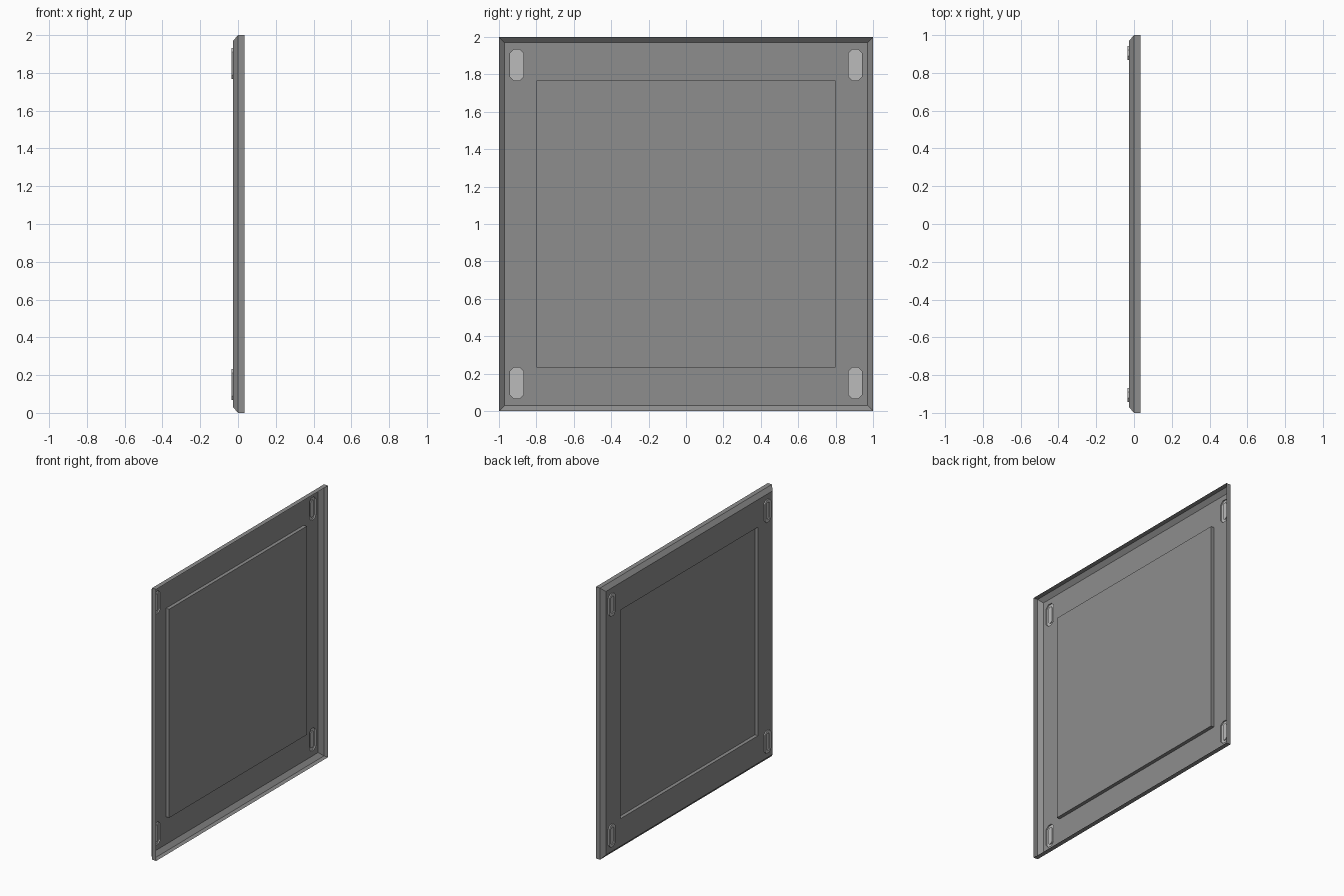
import bpy
import bmesh

if "Cube" in bpy.data.objects:
    bpy.data.objects.remove(bpy.data.objects["Cube"], do_unlink=True)


def material(name, value):
    mat = bpy.data.materials.new(name)
    mat.use_nodes = True
    colour = (value, value, value, 1)
    mat.diffuse_color = colour
    mat.node_tree.nodes["Principled BSDF"].inputs["Base Color"].default_value = colour
    return mat


def rectangle(half_y, half_z):
    return [(-half_y, -half_z), (half_y, -half_z), (half_y, half_z), (-half_y, half_z)]


def octagon(half_y, half_z, cut):
    """Upright slot outline with clipped corners."""
    y, z = half_y - cut, half_z - cut
    return [(-y, -half_z), (y, -half_z), (half_y, -z), (half_y, z),
            (y, half_z), (-y, half_z), (-half_y, z), (-half_y, -z)]


def ring(bm, outline, x, cy=0, cz=1):
    return [bm.verts.new((x, cy + y, cz + z)) for y, z in outline]


def bridge(bm, a, b):
    for i in range(len(a)):
        j = (i + 1) % len(a)
        bm.faces.new((a[i], a[j], b[j], b[i]))


def loop_edges(bm, verts):
    edges = []
    for i, v in enumerate(verts):
        pair = (v, verts[(i + 1) % len(verts)])
        edges.append(bm.edges.get(pair) or bm.edges.new(pair))
    return edges


def finish(bm, name, mat):
    bmesh.ops.recalc_face_normals(bm, faces=bm.faces)
    mesh = bpy.data.meshes.new(name)
    bm.to_mesh(mesh)
    bm.free()
    mesh.materials.append(mat)
    obj = bpy.data.objects.new(name, mesh)
    bpy.context.collection.objects.link(obj)
    return obj


grey = material("panel grey", 0.27)
light = material("light grey", 0.5)

RIM, MIDDLE, FACE, BUMP = 0.034, 0.0, -0.026, -0.035
SLOT = octagon(0.037, 0.083, 0.022)
SLOT_INNER = octagon(0.018, 0.062, 0.01)
CORNERS = [(sy, sz) for sy in (-1, 1) for sz in (-1, 1)]

# Thin tray: straight flange, chamfer, flat border and stepped centre
bm = bmesh.new()
flange = ring(bm, rectangle(1, 1), RIM)
shoulder = ring(bm, rectangle(1, 1), MIDDLE)
border = ring(bm, rectangle(0.97, 0.97), FACE)
step = ring(bm, rectangle(0.8, 0.768), FACE)
centre = ring(bm, rectangle(0.8, 0.768), MIDDLE)
bridge(bm, flange, shoulder)
bridge(bm, shoulder, border)
bridge(bm, step, centre)
bm.faces.new(centre)

# Border is filled around the centre step and the four slots
edges = loop_edges(bm, border) + loop_edges(bm, step)
for sy, sz in CORNERS:
    edges += loop_edges(bm, ring(bm, SLOT, FACE, sy * 0.905, 1 + sz * 0.85))
bmesh.ops.triangle_fill(bm, edges=edges, use_beauty=True, normal=(-1, 0, 0))
finish(bm, "panel", grey)

# Pressed slots in the corners
for sy, sz in CORNERS:
    bm = bmesh.new()
    at = (sy * 0.905, 1 + sz * 0.85)
    mouth = ring(bm, SLOT, FACE, *at)
    floor = ring(bm, SLOT, BUMP, *at)
    inner = ring(bm, SLOT_INNER, BUMP, *at)
    top = ring(bm, SLOT_INNER, FACE - 0.003, *at)
    bridge(bm, mouth, floor)
    bridge(bm, floor, inner)
    bridge(bm, inner, top)
    bm.faces.new(top)
    name = ("upper" if sz > 0 else "lower") + ("_back" if sy > 0 else "_front") + "_slot"
    finish(bm, name, light)
